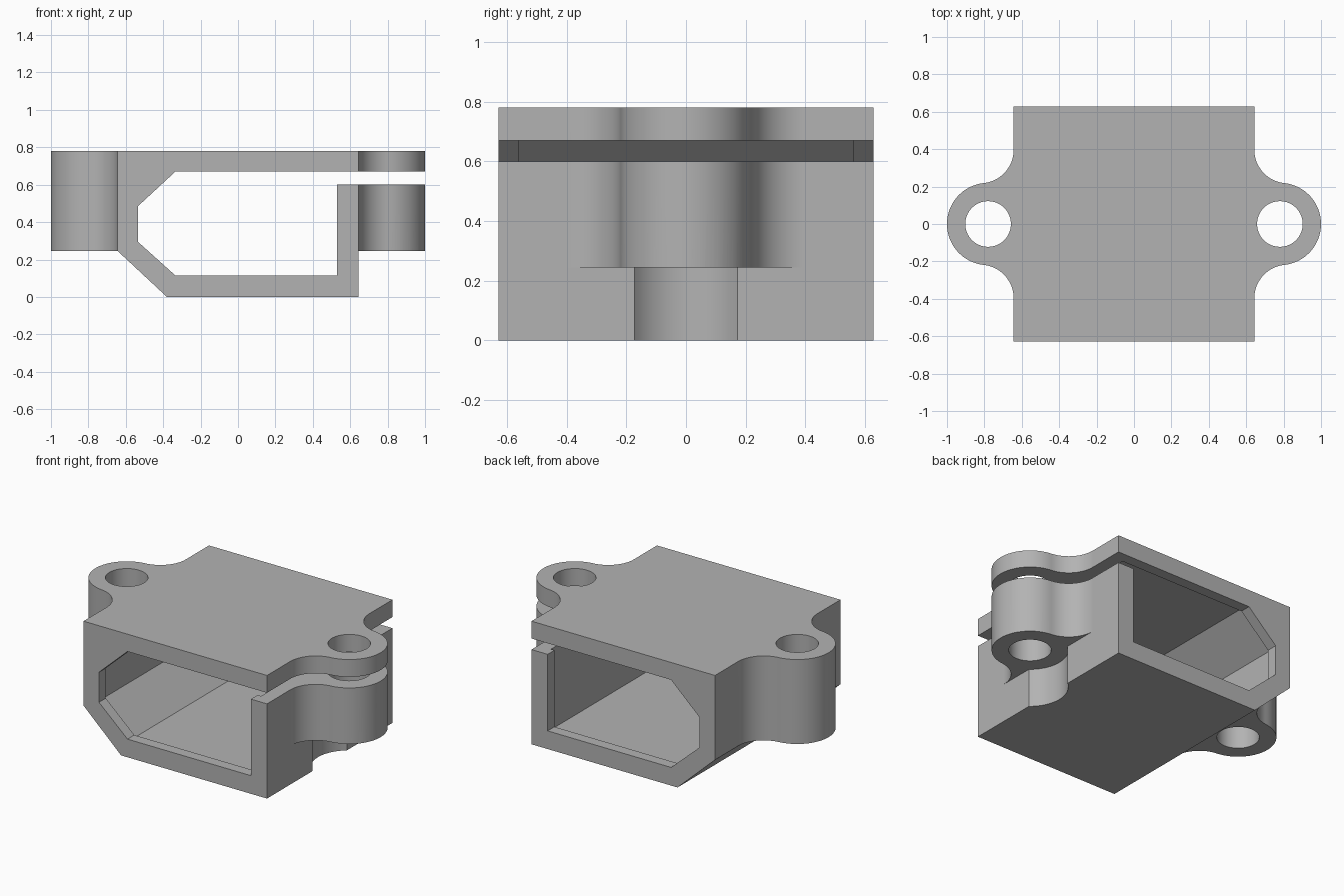
import bpy, bmesh, math
from mathutils import Vector

cube = bpy.data.objects.get("Cube")
if cube:
    bpy.data.objects.remove(cube)

# Main dimensions
HALF_X, HALF_Y, TOP = 0.643, 0.628, 0.78
EAR_BASE, SLOT_LOW, SLOT_HIGH = 0.245, 0.6, 0.67
EAR_X, EAR_R, HOLE_R = 0.78, 0.22, 0.122
FILLET_R, LIP = 0.18, 0.068

grey = bpy.data.materials.new("plain grey")
grey.use_nodes = True
colour = (0.45, 0.45, 0.45, 1)
grey.diffuse_color = colour
grey.node_tree.nodes["Principled BSDF"].inputs["Base Color"].default_value = colour


def prism(name, points, sweep):
    """Extrude a closed outline of 3D points along a vector."""
    bm = bmesh.new()
    face = bm.faces.new([bm.verts.new(p) for p in points])
    moved = bmesh.ops.extrude_face_region(bm, geom=[face])["geom"]
    bmesh.ops.translate(bm, vec=sweep, verts=[v for v in moved if isinstance(v, bmesh.types.BMVert)])
    bmesh.ops.recalc_face_normals(bm, faces=bm.faces)
    mesh = bpy.data.meshes.new(name)
    bm.to_mesh(mesh)
    bm.free()
    mesh.materials.append(grey)
    obj = bpy.data.objects.new(name, mesh)
    bpy.context.collection.objects.link(obj)
    return obj


def front_prism(name, outline, half):
    return prism(name, [(x, -half, z) for x, z in outline], Vector((0, 2 * half, 0)))


def plan_prism(name, outline, low, high):
    return prism(name, [(x, y, low) for x, y in outline], Vector((0, 0, high - low)))


def arc(cx, cy, r, start, end, n):
    angles = [start + (end - start) * i / n for i in range(n + 1)]
    return [(cx + r * math.cos(a), cy + r * math.sin(a)) for a in angles]


def combine(target, tool, operation):
    mod = target.modifiers.new("combine", 'BOOLEAN')
    mod.operation, mod.solver, mod.object = operation, 'EXACT', tool
    bpy.context.view_layer.objects.active = target
    bpy.ops.object.modifier_apply(modifier=mod.name)
    bpy.data.objects.remove(tool)


def ear_outline(side):
    """Round lug with concave fillets running into the side wall."""
    fx = HALF_X + FILLET_R
    fy = math.sqrt((EAR_R + FILLET_R) ** 2 - (fx - EAR_X) ** 2)
    tilt = math.atan2(fy, fx - EAR_X)
    upper = arc(fx, fy, FILLET_R, math.pi, math.pi + tilt, 20)
    nose = arc(EAR_X, 0, EAR_R, tilt, -tilt, 40)[1:-1]
    lower = [(x, -y) for x, y in reversed(upper)]
    root = HALF_X - 0.04
    pts = [(root, fy)] + upper + nose + lower + [(root, -fy)]
    return [(side * x, y) for x, y in pts]


def cylinder(name, side, r, low, high):
    return plan_prism(name, arc(side * EAR_X, 0, r, 0, 2 * math.pi, 64)[:-1], low, high)


# Housing: open C-shaped section with a clamping slot on the left wall
housing = front_prism("clamp_housing", [
    (-HALF_X, TOP), (-HALF_X, EAR_BASE), (-0.38, 0), (HALF_X, 0),
    (HALF_X, SLOT_LOW), (0.53, SLOT_LOW), (0.53, 0.115), (-0.335, 0.115),
    (-0.535, 0.295), (-0.535, 0.485), (-0.335, SLOT_HIGH),
    (HALF_X, SLOT_HIGH), (HALF_X, TOP)], HALF_Y)

# Slightly wider pocket between the two end lips
pocket = front_prism("pocket_cutter", [
    (0.555, 0.09), (-0.345, 0.09), (-0.56, 0.284), (-0.56, 0.496),
    (-0.345, 0.695), (0.555, 0.695)], HALF_Y - LIP)
combine(housing, pocket, 'DIFFERENCE')

# Ears: one full-height, one split by the slot
for side, low, high in ((-1, EAR_BASE, TOP), (1, EAR_BASE, SLOT_LOW), (1, SLOT_HIGH, TOP)):
    combine(housing, plan_prism("ear", ear_outline(side), low, high), 'UNION')

# Screw holes, and the round tool clearance below the split ear
for side in (-1, 1):
    combine(housing, cylinder("hole_cutter", side, HOLE_R, EAR_BASE - 0.1, TOP + 0.1), 'DIFFERENCE')
combine(housing, cylinder("clearance_cutter", 1, EAR_R, -0.1, EAR_BASE), 'DIFFERENCE')

# Smooth curved walls, crisp edges
bpy.ops.object.select_all(action='DESELECT')
housing.select_set(True)
bpy.context.view_layer.objects.active = housing
bpy.ops.object.shade_smooth_by_angle(angle=math.radians(30))
weighted = housing.modifiers.new("even_shading", 'WEIGHTED_NORMAL')
weighted.keep_sharp = True
